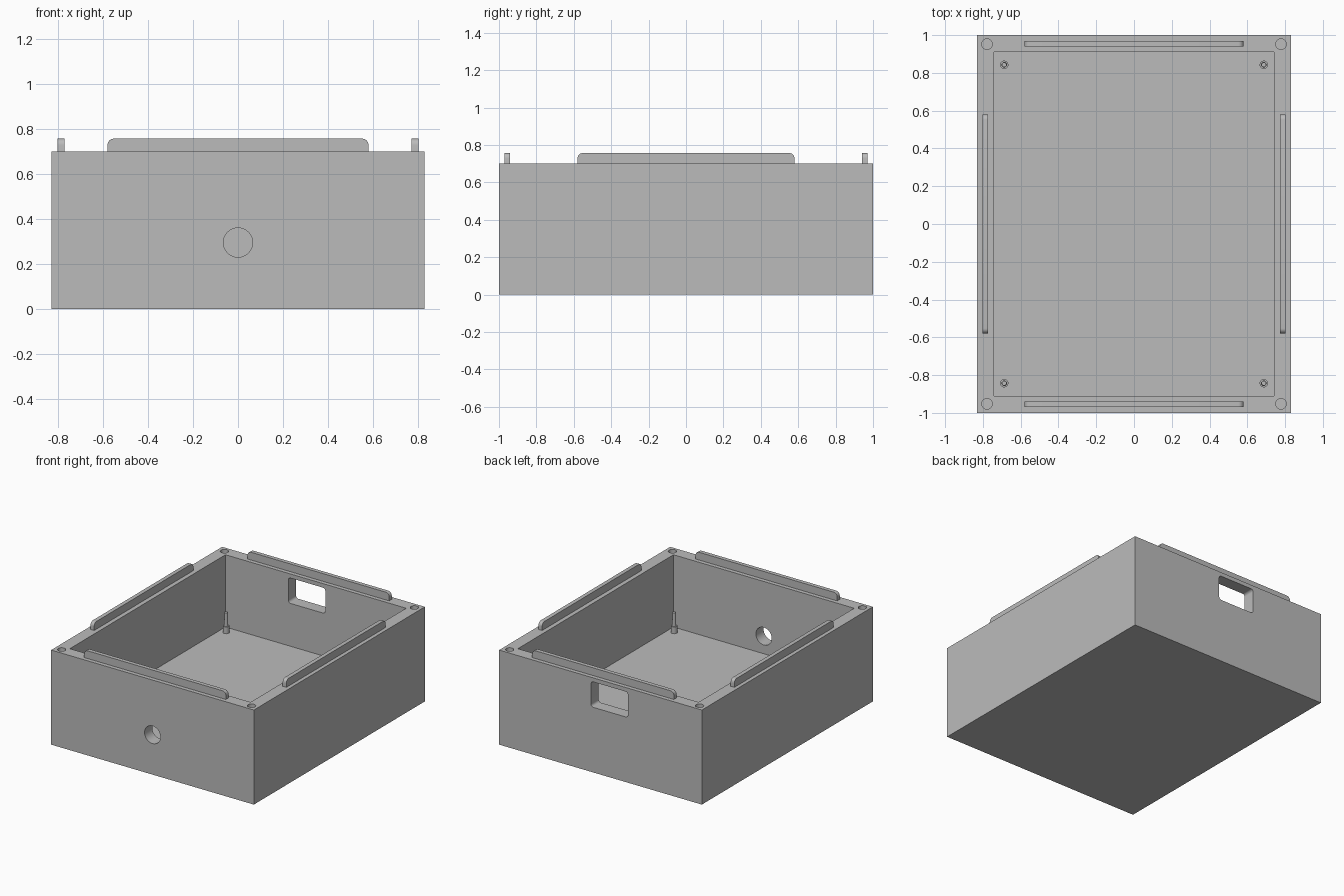
import bpy, bmesh
from math import pi, radians
from mathutils import Matrix, Vector

old = bpy.data.objects.get("Cube")
if old:
    bpy.data.objects.remove(old, do_unlink=True)

# Overall sizes
HX, HY, HEIGHT = 0.83, 1.0, 0.70
INNER_X, INNER_Y, FLOOR = 0.74, 0.91, 0.165
LIP_TOP = 0.757

grey = bpy.data.materials.new("plain grey")
grey.use_nodes = True
COLOUR = (0.5, 0.5, 0.5, 1)
grey.diffuse_color = COLOUR
grey.node_tree.nodes["Principled BSDF"].inputs["Base Color"].default_value = COLOUR


def finish(name, bm):
    """Turn a bmesh into a named object with the grey material."""
    bmesh.ops.recalc_face_normals(bm, faces=bm.faces)
    mesh = bpy.data.meshes.new(name)
    bm.to_mesh(mesh)
    bm.free()
    mesh.materials.append(grey)
    ob = bpy.data.objects.new(name, mesh)
    bpy.context.collection.objects.link(ob)
    return ob


def box(name, low, high, round_axis=None, radius=0.0, top_only=False):
    """Box between two corners; edges along round_axis may be rounded."""
    low, high = Vector(low), Vector(high)
    bm = bmesh.new()
    bmesh.ops.create_cube(bm, size=1)
    bmesh.ops.scale(bm, vec=high - low, verts=bm.verts)
    bmesh.ops.translate(bm, vec=(low + high) / 2, verts=bm.verts)
    if round_axis is not None:
        edges = []
        for e in bm.edges:
            a, b = (v.co for v in e.verts)
            along = abs(a[round_axis] - b[round_axis]) > 1e-4
            if along and (not top_only or a.z > high.z - 1e-4):
                edges.append(e)
        bmesh.ops.bevel(bm, geom=edges, offset=radius, segments=6,
                        profile=0.5, affect='EDGES')
    return finish(name, bm)


def cylinder(name, centre, r1, r2, length, rotation=None, sides=32):
    bm = bmesh.new()
    bmesh.ops.create_cone(bm, cap_ends=True, segments=sides, radius1=r1,
                          radius2=r2, depth=length)
    if rotation:
        bmesh.ops.rotate(bm, matrix=rotation, verts=bm.verts)
    bmesh.ops.translate(bm, vec=centre, verts=bm.verts)
    return finish(name, bm)


def smooth(ob):
    bpy.ops.object.select_all(action='DESELECT')
    ob.select_set(True)
    bpy.context.view_layer.objects.active = ob
    bpy.ops.object.shade_smooth_by_angle(angle=radians(30))


def cut(target, cutter):
    """Subtract the cutter, apply the result and remove the cutter."""
    cutter.hide_render = True
    mod = target.modifiers.new("cut", 'BOOLEAN')
    mod.operation, mod.solver, mod.object = 'DIFFERENCE', 'EXACT', cutter
    bpy.context.view_layer.objects.active = target
    bpy.ops.object.modifier_apply(modifier=mod.name)
    bpy.data.objects.remove(cutter, do_unlink=True)


corners = [(sx, sy) for sx in (-1, 1) for sy in (-1, 1)]

# Open case with thick walls and floor
case = box("case", (-HX, -HY, 0), (HX, HY, HEIGHT))
cut(case, box("cavity", (-INNER_X, -INNER_Y, FLOOR), (INNER_X, INNER_Y, 1)))

# Rectangular port in the back wall, off centre and high up
cut(case, box("port", (-0.225, 0.8, 0.482), (0.078, 1.1, 0.67), 1, 0.02))

# Round cable hole in the front wall
cut(case, cylinder("cable_hole", (0, -0.95, 0.295), 0.065, 0.065, 0.3,
                   Matrix.Rotation(pi / 2, 3, 'X'), 48))

# Corner sockets in the rim
for sx, sy in corners:
    cut(case, cylinder("socket", (sx * 0.778, sy * 0.952, HEIGHT), 0.028, 0.028, 0.4))
smooth(case)

# Locating lips on the rim, rounded at their upper ends
for side, s in (("right", -1), ("left", 1)):
    x = s * 0.787
    smooth(box(side + "_lip", (x - 0.015, -0.58, HEIGHT), (x + 0.015, 0.58, LIP_TOP),
               0, 0.028, True))
for side, s in (("front", -1), ("back", 1)):
    y = s * 0.955
    smooth(box(side + "_lip", (-0.58, y - 0.015, HEIGHT), (0.58, y + 0.015, LIP_TOP),
               1, 0.028, True))

# Stepped mounting pegs on the floor
for sx, sy in corners:
    name = ("front_" if sy < 0 else "back_") + ("right" if sx < 0 else "left")
    x, y = sx * 0.687, sy * 0.843
    smooth(cylinder(name + "_peg_base", (x, y, FLOOR + 0.025), 0.022, 0.022, 0.05))
    smooth(cylinder(name + "_peg", (x, y, FLOOR + 0.1), 0.014, 0.012, 0.1))
